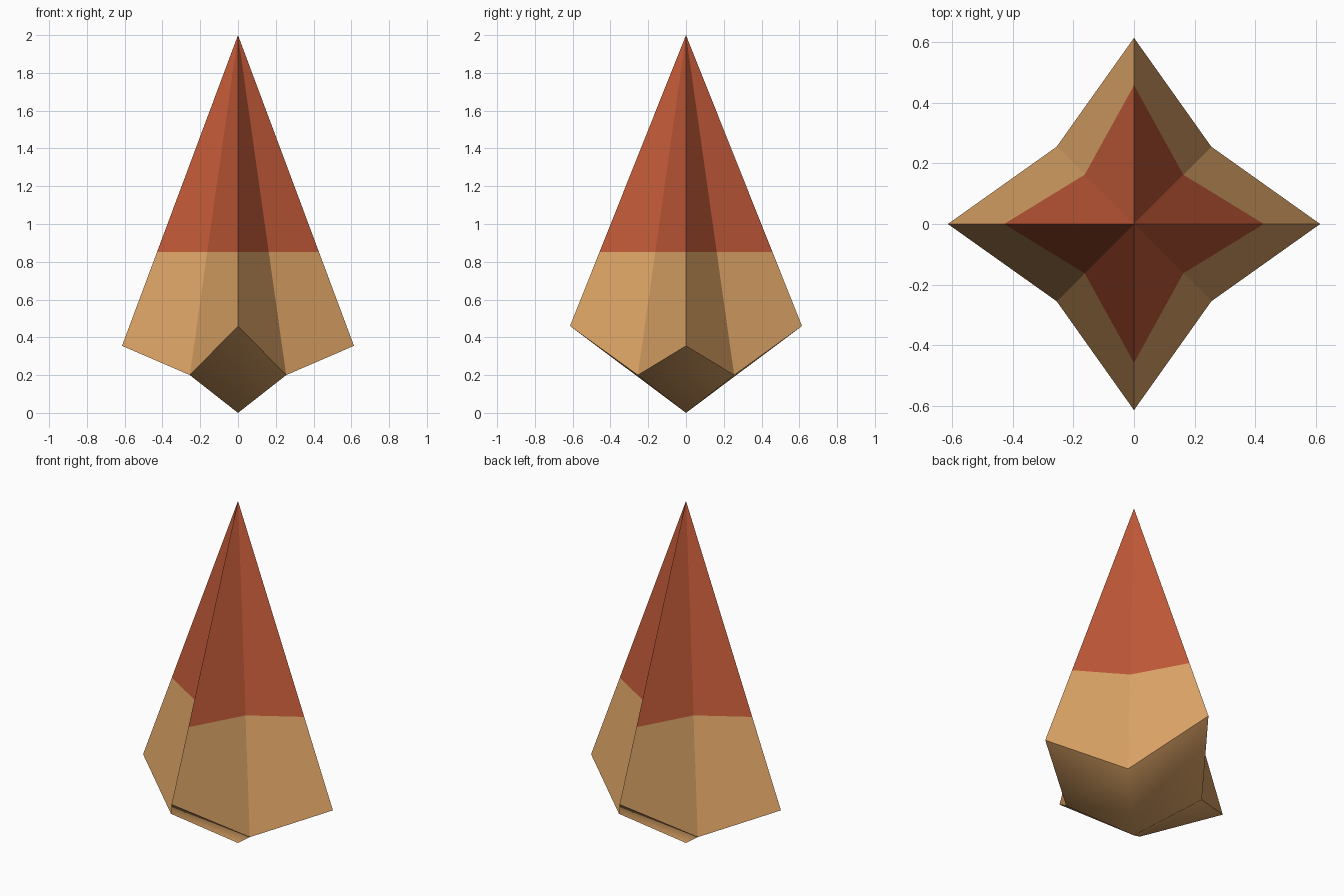
import bpy, bmesh, math
from mathutils import Vector

if "Cube" in bpy.data.objects:
    bpy.data.objects.remove(bpy.data.objects["Cube"])


def srgb(r, g, b):
    lin = lambda c: c / 12.92 if c <= 0.04045 else ((c + 0.055) / 1.055) ** 2.4
    return (*[lin(c / 255) for c in (r, g, b)], 1.0)


def material(name, rgb):
    m = bpy.data.materials.new(name)
    m.diffuse_color = srgb(*rgb)
    m.use_nodes = True
    m.node_tree.nodes["Principled BSDF"].inputs["Base Color"].default_value = m.diffuse_color
    return m


TIP_R, NOTCH = 0.614, 0.255          # star radius, notch corner offset
TIP_Z = (0.355, 0.46)                # height of side tips, of front/back tips
NOTCH_Z, TOP_Z, BAND_Z = 0.20, 2.0, 0.852

bm = bmesh.new()
apex = bm.verts.new((0, 0, TOP_Z))
base = bm.verts.new((0, 0, 0))

# four-pointed star rim: alternating tips and notches
rim = []
for i in range(8):
    a = i * math.pi / 4
    if i % 2 == 0:
        r, z = TIP_R, TIP_Z[(i // 2) % 2]
    else:
        r, z = NOTCH * math.sqrt(2), NOTCH_Z
    rim.append(bm.verts.new((r * math.cos(a), r * math.sin(a), z)))

# long upper facets, flat shaded
for i in range(8):
    bm.faces.new((rim[i], rim[(i + 1) % 8], apex))

# underside, smooth shaded: side lobes fold between notches, front/back lobes along the ridge
under = []
for i in range(0, 8, 2):
    prev, tip, nxt = rim[i - 1], rim[i], rim[i + 1]
    if i % 4 == 0:
        tris = ((nxt, tip, prev), (nxt, prev, base))
    else:
        tris = ((nxt, tip, base), (tip, prev, base))
    under += [bm.faces.new(t) for t in tris]
for f in under:
    f.smooth = True

# cut the colour boundary across the upper facets
bmesh.ops.bisect_plane(bm, geom=bm.verts[:] + bm.edges[:] + bm.faces[:],
                       plane_co=Vector((0, 0, BAND_Z)), plane_no=Vector((0, 0, 1)))
bmesh.ops.recalc_face_normals(bm, faces=bm.faces[:])
for f in bm.faces:
    f.material_index = 1 if f.calc_center_median().z > BAND_Z else 0

mesh = bpy.data.meshes.new("star_spike")
bm.to_mesh(mesh)
bm.free()
mesh.materials.append(material("tan", (222, 165, 103)))
mesh.materials.append(material("brick red", (193, 89, 56)))
bpy.context.collection.objects.link(bpy.data.objects.new("star_spike", mesh))
